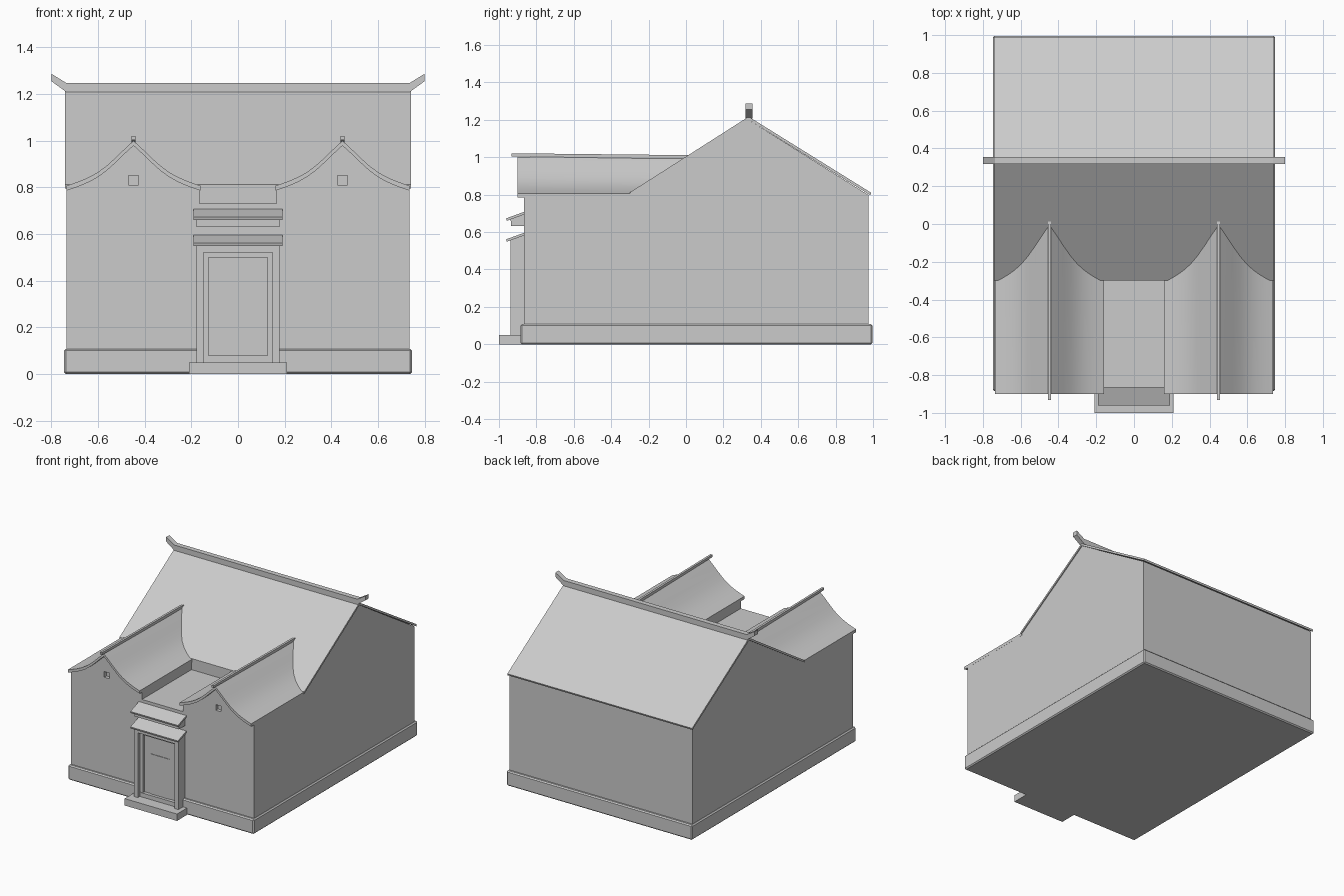
import bpy, bmesh, math

if "Cube" in bpy.data.objects:
    bpy.data.objects.remove(bpy.data.objects["Cube"])

PITCH = 0.638                      # slope of the main roof
RIDGE_Y, RIDGE_Z = 0.335, 1.217
WING_X = 0.448                     # centre line of each front wing


def finish(name, bm):
    bmesh.ops.recalc_face_normals(bm, faces=bm.faces)
    me = bpy.data.meshes.new(name)
    bm.to_mesh(me)
    bm.free()
    ob = bpy.data.objects.new(name, me)
    bpy.context.collection.objects.link(ob)
    return ob


def prism(name, near, far):
    """Solid between two matching outlines of 3D points."""
    bm = bmesh.new()
    a = [bm.verts.new(p) for p in near]
    b = [bm.verts.new(p) for p in far]
    n = len(a)
    bm.faces.new(a)
    bm.faces.new(b[::-1])
    for i in range(n):
        j = (i + 1) % n
        bm.faces.new((a[i], b[i], b[j], a[j]))
    return finish(name, bm)


def along_x(name, yz, half):
    return prism(name, [(-half, y, z) for y, z in yz], [(half, y, z) for y, z in yz])


def along_y(name, xz, y0, y1):
    return prism(name, [(x, y0, z) for x, z in xz], [(x, y1, z) for x, z in xz])


def box(name, x0, x1, y0, y1, z0, z1):
    return along_y(name, [(x0, z0), (x1, z0), (x1, z1), (x0, z1)], y0, y1)


def main_roof_y(z):
    return RIDGE_Y + (z - RIDGE_Z) / PITCH


# Base and house body (with the low deck between the wings)
plinth = box("plinth", -0.746, 0.746, -0.885, 0.996, 0, 0.108)
bev = plinth.modifiers.new("bevel", "BEVEL")
bev.width, bev.segments = 0.008, 1
along_x("house_walls", [(-0.865, 0.05), (-0.865, 0.73), (-0.298, 0.73), (-0.298, 0.80),
                        (RIDGE_Y, 1.2), (0.975, 0.798), (0.975, 0.05)], 0.735)

# Main roof: thin folded slab, and ridge with upturned ends
along_x("main_roof", [(-0.3, 0.812), (RIDGE_Y, RIDGE_Z), (0.99, 0.81),
                      (0.985, 0.797), (RIDGE_Y, 1.2), (-0.3, 0.796)], 0.742)
along_y("main_ridge", [(-0.735, 1.208), (0.735, 1.208), (0.8, 1.255), (0.8, 1.287),
                       (0.735, 1.247), (-0.735, 1.247), (-0.8, 1.287), (-0.8, 1.255)],
        0.318, 0.355)

# Front wings: sweeping gable roofs, gable walls, ridges and small windows
curve = [(0, 1.0), (0.035, 0.968), (0.075, 0.929), (0.115, 0.893), (0.15, 0.867),
         (0.185, 0.847), (0.22, 0.831), (0.255, 0.818), (0.288, 0.807)]
full = [(-d, z) for d, z in curve[:0:-1]] + curve

for side, s in (("left", -1), ("right", 1)):
    cx = s * WING_X
    top = [(cx + d, z) for d, z in full]
    under = [(x, z - 0.021) for x, z in top]
    section = top + under[::-1]
    back = [(x, main_roof_y(z) + 0.01, z) for x, z in top]
    back += [(x, y, z - 0.021) for x, y, z in back[::-1]]
    roof = prism(side + "_wing_roof", [(x, -0.9, z) for x, z in section], back)
    bpy.context.view_layer.objects.active = roof
    roof.select_set(True)
    bpy.ops.object.shade_smooth_by_angle(angle=math.radians(30))
    roof.select_set(False)

    # gable wall follows the underside of the roof
    inner, outer = s * 0.165, s * 0.735
    x0, x1 = min(inner, outer), max(inner, outer)
    line = [(min(max(x, x0), x1), z + 0.003) for x, z in under]
    gable = along_y(side + "_gable", [(x1, 0.73), (x0, 0.73)] + line, -0.865, -0.29)
    cutter = box(side + "_window_cutter", cx - 0.021, cx + 0.021, -0.9, -0.84, 0.81, 0.851)
    cutter.hide_render = True
    cutter.hide_set(True)
    cut = gable.modifiers.new("window", "BOOLEAN")
    cut.operation, cut.object = "DIFFERENCE", cutter

    w = 0.008
    prism(side + "_wing_ridge",
          [(cx - w, -0.932, 1.004), (cx + w, -0.932, 1.004),
           (cx + w, -0.932, 1.021), (cx - w, -0.932, 1.021)],
          [(cx - w, 0.015, 0.99), (cx + w, 0.015, 0.99),
           (cx + w, 0.015, 1.011), (cx - w, 0.015, 1.011)])

    # doorway pillars and inner jambs
    box(side + "_pillar", *sorted((s * 0.148, s * 0.178)), -0.938, -0.86, 0.05, 0.55)
    box(side + "_jamb", *sorted((s * 0.127, s * 0.148)), -0.91, -0.86, 0.05, 0.525)

# Entrance: step, threshold, lintels and door
box("front_step", -0.21, 0.21, -1.0, -0.87, 0, 0.05)
box("threshold", -0.148, 0.148, -0.915, -0.86, 0.05, 0.08)
box("outer_lintel", -0.148, 0.148, -0.938, -0.86, 0.52, 0.55)
box("inner_lintel", -0.127, 0.127, -0.91, -0.86, 0.50, 0.52)
box("door", -0.127, 0.127, -0.89, -0.86, 0.08, 0.50)
box("door_panel", -0.075, 0.075, -0.894, -0.88, 0.08, 0.37)

# Two tiers of sloping canopy over the door
for name, z in (("lower_canopy", 0.598), ("upper_canopy", 0.71)):
    along_x(name, [(-0.86, z), (-0.962, z - 0.037), (-0.958, z - 0.05), (-0.86, z - 0.014)], 0.191)
    along_x(name + "_fill", [(-0.86, z - 0.01), (-0.938, z - 0.038),
                             (-0.938, z - 0.05), (-0.86, z - 0.05)], 0.18)
box("canopy_beam", -0.18, 0.18, -0.936, -0.86, 0.632, 0.662)
